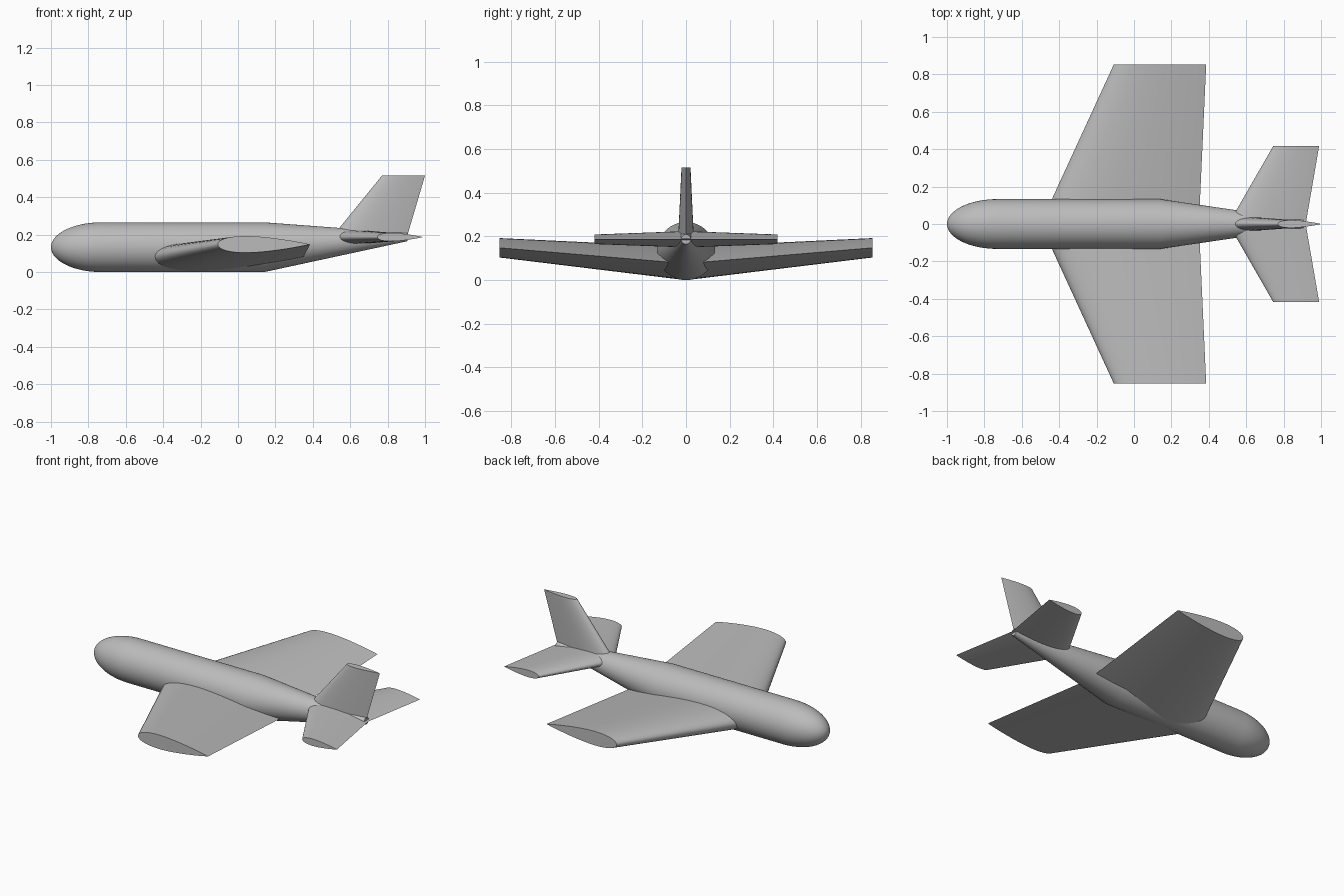
import bpy
import bmesh
from math import sin, cos, pi, sqrt, radians

cube = bpy.data.objects.get("Cube")
if cube:
    bpy.data.objects.remove(cube, do_unlink=True)

GREY = (0.50, 0.50, 0.50, 1.0)
paint = bpy.data.materials.new("light grey")
paint.use_nodes = True
paint.diffuse_color = GREY
paint.node_tree.nodes["Principled BSDF"].inputs["Base Color"].default_value = GREY


def loft(name, rings, cap_start=True):
    """Skin a list of equal-length point rings and cap the ends."""
    bm = bmesh.new()
    loops = [[bm.verts.new(p) for p in ring] for ring in rings]
    count = len(loops[0])
    for a, b in zip(loops, loops[1:]):
        for i in range(count):
            j = (i + 1) % count
            bm.faces.new((a[i], a[j], b[j], b[i]))
    if cap_start:
        bm.faces.new(loops[0])
    bm.faces.new(loops[-1])
    bmesh.ops.recalc_face_normals(bm, faces=bm.faces)
    mesh = bpy.data.meshes.new(name)
    bm.to_mesh(mesh)
    bm.free()
    mesh.materials.append(paint)
    obj = bpy.data.objects.new(name, mesh)
    bpy.context.collection.objects.link(obj)
    bpy.ops.object.select_all(action='DESELECT')
    obj.select_set(True)
    bpy.context.view_layer.objects.active = obj
    bpy.ops.object.shade_smooth_by_angle(angle=radians(30))
    return obj


def airfoil(lead, trail, steps=24):
    """Symmetric airfoil, 18 percent thick: list of (x, offset)."""
    chord = trail - lead
    upper = []
    for i in range(steps + 1):
        t = (1 + cos(pi * i / steps)) / 2
        half = 0.9 * (0.2969 * sqrt(t) - 0.126 * t - 0.3516 * t**2
                      + 0.2843 * t**3 - 0.1036 * t**4)
        upper.append((lead + t * chord, half * chord))
    lower = [(x, -h) for x, h in upper[-2:0:-1]]
    return upper + lower


def flat_section(lead, trail, y, z):
    return [(x, y, z + h) for x, h in airfoil(lead, trail)]


def upright_section(lead, trail, z):
    return [(x, h, z) for x, h in airfoil(lead, trail)]


def mirror_span(obj):
    mod = obj.modifiers.new("other side", 'MIRROR')
    mod.use_axis = (False, True, False)
    mod.use_mirror_merge = False


def circle(x, z, r, sides=64):
    return [(x, r * cos(2 * pi * i / sides), z + r * sin(2 * pi * i / sides))
            for i in range(sides)]


# Fuselage: rounded nose, straight barrel, upswept tail cone
R = 0.133
NOSE = 0.27
rings = []
for i in range(16):
    a = pi / 2 * (i + 0.15) / 15.15
    rings.append(circle(-1 + NOSE * (1 - cos(a)), R, R * sin(a)))
rings.append(circle(0.14, R, R))
rings.append(circle(0.905, 0.187, 0.022))
loft("fuselage", rings)

# Main wings with sweep and dihedral
wings = loft("wings", [flat_section(-0.50, 0.347, 0, 0.076),
                       flat_section(-0.108, 0.386, 0.853, 0.148)], False)
mirror_span(wings)

# Horizontal tail
tailplane = loft("tailplane", [flat_section(0.505, 0.918, 0, 0.187),
                               flat_section(0.745, 0.99, 0.418, 0.187)], False)
mirror_span(tailplane)

# Vertical tail
loft("tail_fin", [upright_section(0.502, 0.903, 0.187),
                  upright_section(0.77, 1.0, 0.516)])
